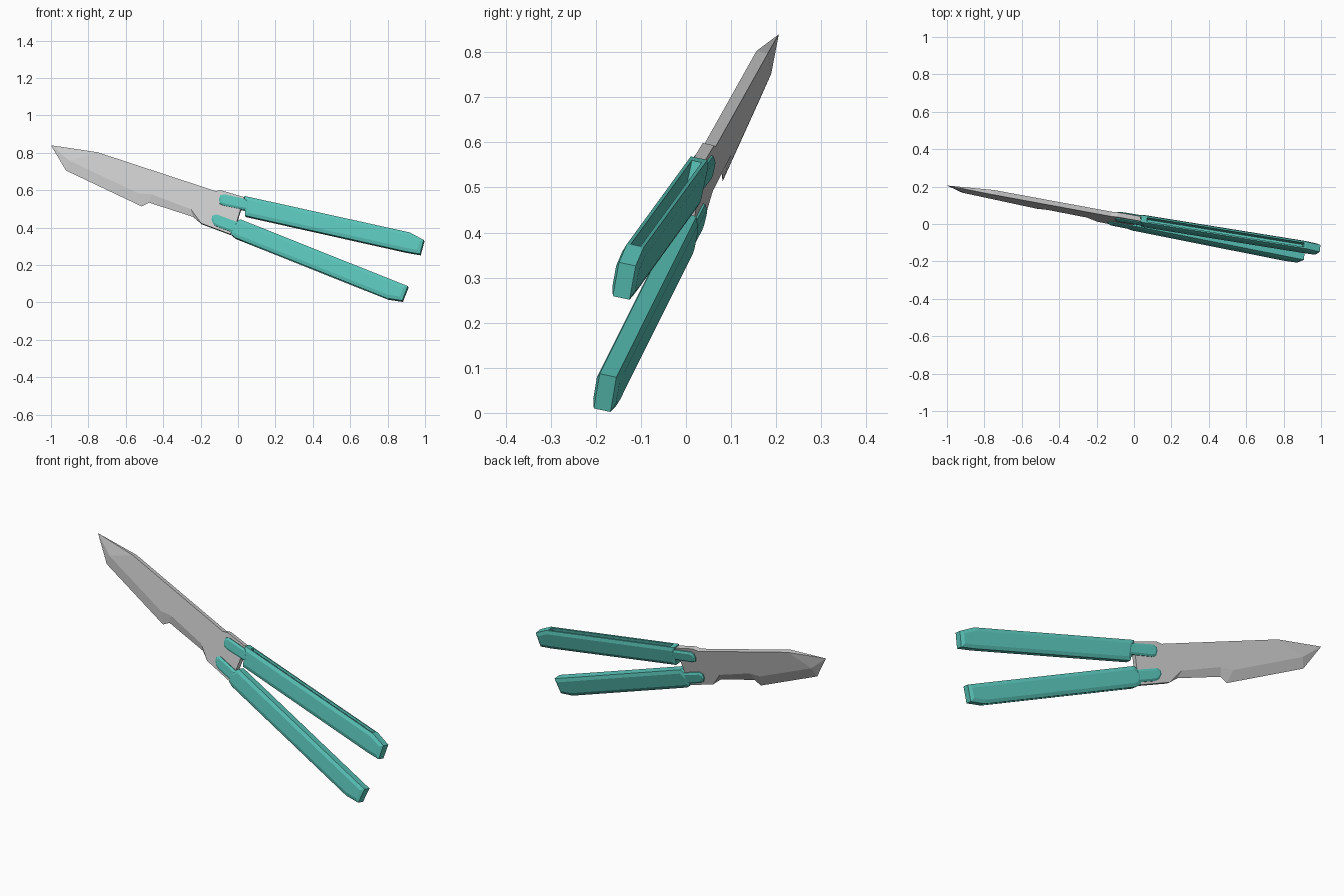
import bpy, bmesh
from mathutils import Vector

if "Cube" in bpy.data.objects:
    bpy.data.objects.remove(bpy.data.objects["Cube"])

# The whole knife lies in a tilted plane: outlines are drawn in front view (x, z)
A, B, C = -0.114, 0.213, -0.087
N = Vector((-A, 1, -B)).normalized()


def place(p, t):
    x, z = p
    return Vector((x, A * x + B * z + C, z)) + N * t


def finish(name, bm, mat=None):
    bmesh.ops.recalc_face_normals(bm, faces=bm.faces[:])
    me = bpy.data.meshes.new(name)
    bm.to_mesh(me)
    bm.free()
    ob = bpy.data.objects.new(name, me)
    bpy.context.collection.objects.link(ob)
    if mat:
        me.materials.append(mat)
    return ob


def inset(pts, d):
    """Shrink a clockwise convex outline by d."""
    out = []
    n = len(pts)
    for i in range(n):
        p0, p, p1 = (Vector(pts[(i + k) % n]) for k in (-1, 0, 1))
        e0, e1 = (p - p0).normalized(), (p1 - p).normalized()
        n0, n1 = Vector((e0.y, -e0.x)), Vector((e1.y, -e1.x))
        out.append(p + (n0 + n1) * d / (1 + n0.dot(n1)))
    return out


def slab(name, pts, layers, mat=None):
    """Stack the outline through (offset, inset) layers across the plane."""
    bm = bmesh.new()
    rings = [[bm.verts.new(place(p, t)) for p in (inset(pts, d) if d else pts)]
             for t, d in layers]
    n = len(pts)
    for r, s in zip(rings, rings[1:]):
        for i in range(n):
            j = (i + 1) % n
            bm.faces.new((r[i], r[j], s[j], s[i]))
    bm.faces.new(rings[0])
    bm.faces.new(rings[-1])
    return finish(name, bm, mat)


teal = bpy.data.materials.new("teal")
teal.diffuse_color = (0.1, 0.55, 0.48, 1)
teal.use_nodes = True
teal.node_tree.nodes["Principled BSDF"].inputs["Base Color"].default_value = teal.diffuse_color

# Blade with tang: flat sides, ground cutting edge, tapered tip
T = 0.013
flat = [(-.75, .80), (-.12, .593), (-.087, .596), (.035, .56), (-.005, .43),
        (-.04, .362), (-.195, .42), (-.25, .495), (-.46, .575), (-.53, .58), (-.90, .755)]
edge = [(-.24, .457), (-.475, .533), (-.515, .513), (-.92, .705), (-1, .84)]
bm = bmesh.new()
sides = [[bm.verts.new(place(p, s * T)) for p in flat] for s in (-1, 1)]
ev = [bm.verts.new(place(p, 0)) for p in edge]
tip = ev[4]
for s in sides:
    bm.faces.new(s)
    bm.faces.new((s[6], s[7], ev[0]))
    for i in range(3):
        bm.faces.new((s[7 + i], s[8 + i], ev[i + 1], ev[i]))
    bm.faces.new((s[10], tip, ev[3]))
    bm.faces.new((s[10], s[0], tip))
f, b = sides
for i in range(6):
    bm.faces.new((f[i], f[i + 1], b[i + 1], b[i]))
bm.faces.new((f[6], b[6], ev[0]))
bm.faces.new((f[0], b[0], tip))
finish("blade", bm)

# Handles: chamfered grip, blade channel on the outer side, two pivot ears
handles = {
    "upper": dict(
        grip=[(.037, .565), (.92, .37), (.995, .33), (.975, .255), (.90, .268), (.04, .46)],
        channel=[(.07, .62), (.92, .43), (.90, .325), (.07, .505)],
        ear=[(-.10, .55), (-.092, .569), (-.07, .574), (.06, .545), (.06, .487),
             (-.075, .514), (-.096, .524)]),
    "lower": dict(
        grip=[(.015, .44), (.91, .083), (.88, .006), (.80, .018), (-.012, .342),
              (-.035, .36), (-.03, .412)],
        channel=[(.04, .372), (.82, .06), (.79, -.04), (.0, .27)],
        ear=[(-.14, .44), (-.135, .46), (-.113, .467), (.0, .425), (.0, .36),
             (-.112, .402), (-.13, .414)]),
}
for side, h in handles.items():
    grip = slab(side + "_handle", h["grip"],
                [(-.026, .018), (-.019, 0), (.019, 0), (.026, .018)], teal)
    cutter = slab(side + "_channel_cutter", h["channel"], [(-.011, 0), (.011, 0)])
    cutter.hide_render = True
    cutter.hide_viewport = True
    mod = grip.modifiers.new("channel", 'BOOLEAN')
    mod.operation = 'DIFFERENCE'
    mod.solver = 'EXACT'
    mod.object = cutter
    for s, face in ((-1, "front"), (1, "back")):
        slab(f"{side}_{face}_ear", h["ear"],
             [(s * .012, 0), (s * .018, 0), (s * .024, .01)], teal)
